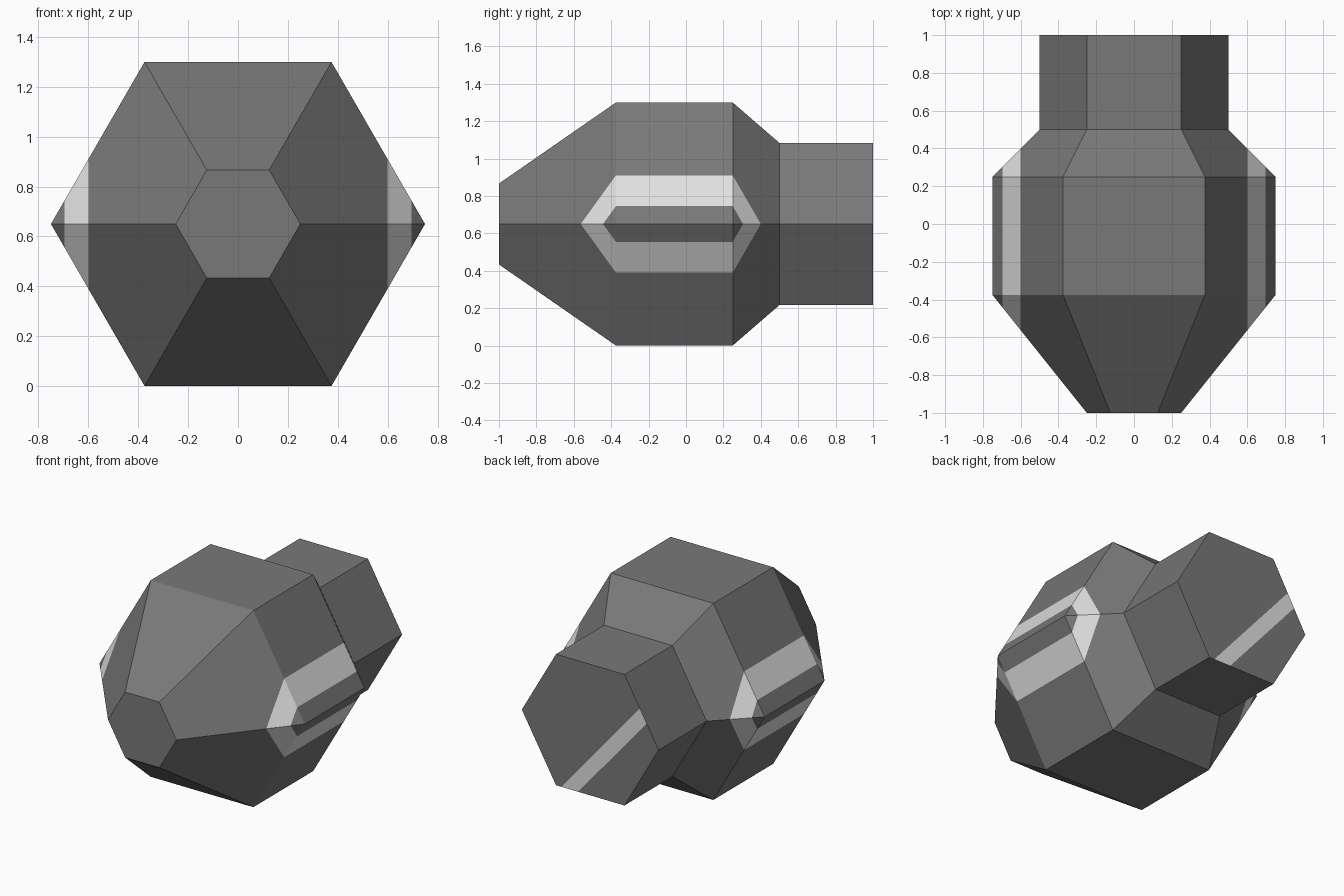
import bpy, bmesh, math
from mathutils import Vector

if "Cube" in bpy.data.objects:
    bpy.data.objects.remove(bpy.data.objects["Cube"])

CZ = 0.65                       # height of the hull axis
SECTIONS = [(-1.0, 0.25), (-0.375, 0.75), (0.25, 0.75), (0.5, 0.5), (1.0, 0.5)]  # y, radius
BAND = (0.60, 0.695)            # side band limits in |x|
STRIPE = (0.208, 0.302)         # rear stripe limits along its normal
STRIPE_N = Vector((0.76, 0, 0.65))


def material(name, value):
    m = bpy.data.materials.new(name)
    m.diffuse_color = (value, value, value, 1)
    m.use_nodes = True
    m.node_tree.nodes["Principled BSDF"].inputs["Base Color"].default_value = m.diffuse_color
    return m


def cut(bm, faces, point, normal):
    geom = set(faces)
    for f in faces:
        geom.update(f.edges)
        geom.update(f.verts)
    bmesh.ops.bisect_plane(bm, geom=list(geom), dist=1e-5, plane_co=point, plane_no=normal)


def rear_faces(bm):
    return [f for f in bm.faces if all(v.co.y > 0.999 for v in f.verts)]


# Hexagonal hull lofted through its cross-sections
bm = bmesh.new()
rings = []
for y, r in SECTIONS:
    rings.append([bm.verts.new((r * math.cos(k * math.pi / 3), y,
                                CZ + r * math.sin(k * math.pi / 3))) for k in range(6)])
for a, b in zip(rings, rings[1:]):
    for k in range(6):
        n = (k + 1) % 6
        bm.faces.new((a[k], a[n], b[n], b[k]))
bm.faces.new(rings[0])
bm.faces.new(rings[-1])

# Cut the light bands into both sides
for side in (-1, 1):
    for x in BAND:
        cut(bm, list(bm.faces), (side * x, 0, 0), (1, 0, 0))

# Cut the diagonal stripe into the rear cap
for d in STRIPE:
    cut(bm, rear_faces(bm), STRIPE_N * (d / STRIPE_N.length_squared), STRIPE_N)

# Colour by position
bmesh.ops.recalc_face_normals(bm, faces=bm.faces)
for f in bm.faces:
    c = f.calc_center_bounds()
    if BAND[0] < abs(c.x) < BAND[1]:
        f.material_index = 1
for f in rear_faces(bm):
    if STRIPE[0] < f.calc_center_median().dot(STRIPE_N) < STRIPE[1]:
        f.material_index = 1

mesh = bpy.data.meshes.new("hull")
bm.to_mesh(mesh)
bm.free()
mesh.materials.append(material("dark grey", 0.19))
mesh.materials.append(material("light grey", 0.75))
hull = bpy.data.objects.new("hull", mesh)
bpy.context.collection.objects.link(hull)
